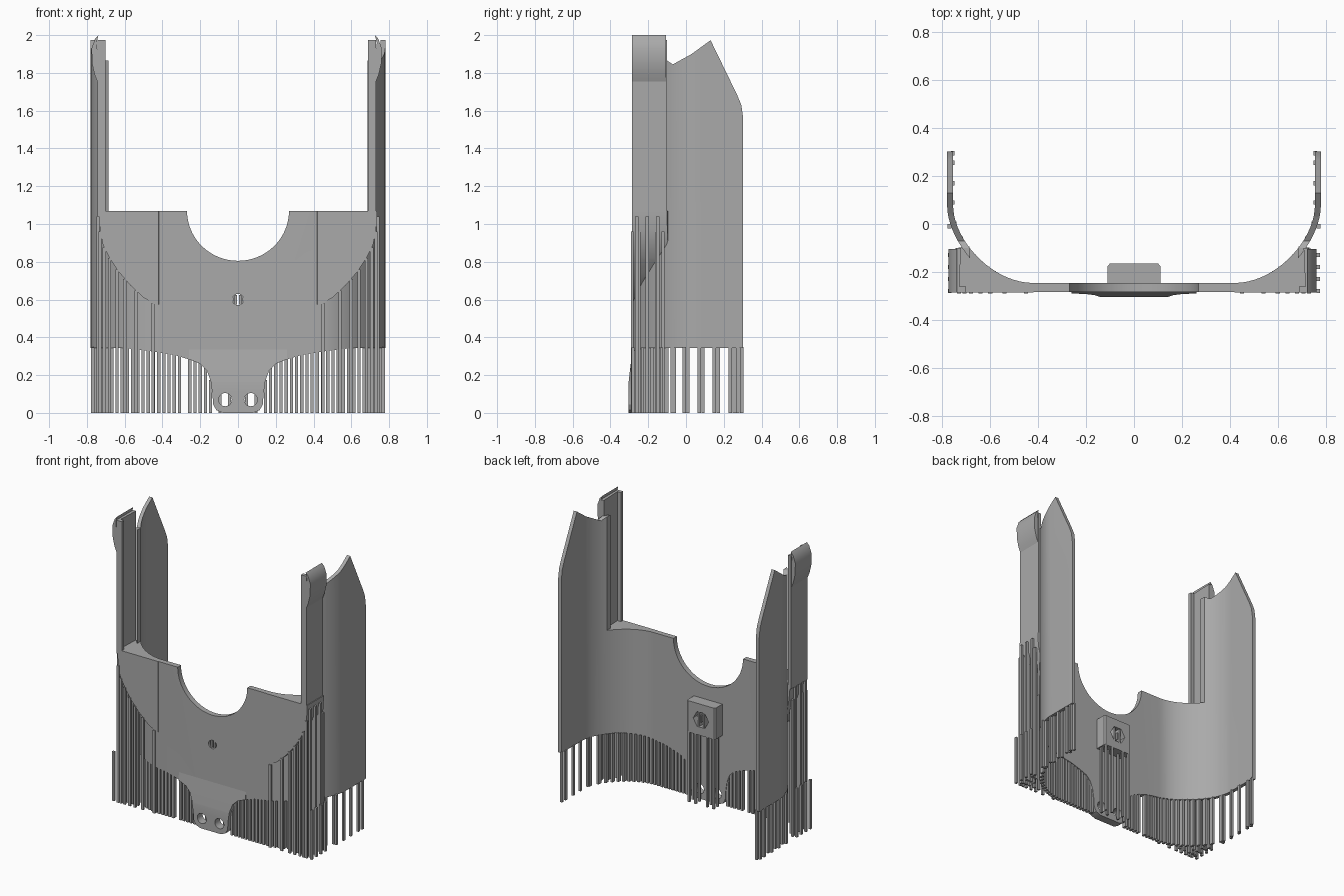
import bpy, bmesh, math
from mathutils import Vector
from mathutils.geometry import interpolate_bezier

if "Cube" in bpy.data.objects:
    bpy.data.objects.remove(bpy.data.objects["Cube"])

grey = bpy.data.materials.new("plain_grey")
grey.use_nodes = True
grey.diffuse_color = (0.4, 0.4, 0.4, 1)
grey.node_tree.nodes["Principled BSDF"].inputs["Base Color"].default_value = (0.4, 0.4, 0.4, 1)


def finish(name, bm):
    bmesh.ops.recalc_face_normals(bm, faces=bm.faces)
    mesh = bpy.data.meshes.new(name)
    bm.to_mesh(mesh)
    bm.free()
    mesh.materials.append(grey)
    ob = bpy.data.objects.new(name, mesh)
    bpy.context.collection.objects.link(ob)
    return ob


def prism(name, pts, axis, lo, hi):
    """Extrude a 2D outline along one axis from lo to hi."""
    place = {"x": lambda a, b, t: (t, a, b), "y": lambda a, b, t: (a, t, b),
             "z": lambda a, b, t: (a, b, t)}[axis]
    bm = bmesh.new()
    low = [bm.verts.new(place(a, b, lo)) for a, b in pts]
    high = [bm.verts.new(place(a, b, hi)) for a, b in pts]
    bm.faces.new(low)
    bm.faces.new(high)
    n = len(pts)
    for i in range(n):
        j = (i + 1) % n
        bm.faces.new((low[i], low[j], high[j], high[i]))
    return finish(name, bm)


def sticks(name, items):
    """Square posts given as x, y, x size, y size, bottom, top."""
    bm = bmesh.new()
    for x, y, w, d, z0, z1 in items:
        for v in bmesh.ops.create_cube(bm, size=1)["verts"]:
            v.co = (x + v.co.x * w, y + v.co.y * d, z0 + (v.co.z + 0.5) * (z1 - z0))
    return finish(name, bm)


def combine(ob, other, how):
    mod = ob.modifiers.new("cut", "BOOLEAN")
    mod.object, mod.operation, mod.solver = other, how, "EXACT"
    bpy.context.view_layer.objects.active = ob
    bpy.ops.object.modifier_apply(modifier=mod.name)
    bpy.data.objects.remove(other)


def smooth(ob):
    bpy.ops.object.select_all(action="DESELECT")
    ob.select_set(True)
    bpy.context.view_layer.objects.active = ob
    bpy.ops.object.shade_smooth_by_angle(angle=math.radians(25))


def flip(pts):
    return [(-a, b) for a, b in reversed(pts)]


def circle(x, z, r, n=32):
    return [(x + r * math.cos(math.tau * i / n), z + r * math.sin(math.tau * i / n))
            for i in range(n)]


def bend(*pts):
    return [(p.x, p.y) for p in interpolate_bezier(*[Vector(p) for p in pts], 20)]


def lookup(pts, x):
    """Height of a polyline at x."""
    for (a, p), (b, q) in zip(pts, pts[1:]):
        if min(a, b) <= x <= max(a, b) and a != b:
            return p + (q - p) * (x - a) / (b - a)
    return pts[-1][1]


# Plan curves, lower edge and corner arc
outer_bend = bend((0.78, 0.08), (0.78, -0.08), (0.60, -0.283), (0.42, -0.283))
inner_bend = bend((0.755, 0.08), (0.755, -0.07), (0.59, -0.246), (0.42, -0.246))
outer = [(0.78, 0.303)] + outer_bend
inner = [(0.755, 0.303)] + inner_bend
lower = [(0.8, 0.345), (0.6, 0.343), (0.47, 0.328), (0.33, 0.305), (0.25, 0.28),
         (0.2, 0.26), (0.165, 0.225), (0.145, 0.17), (0.135, 0.1), (0.132, 0.045),
         (0.115, 0.015), (0.08, 0)]
arc = [(0.44, 0.575), (0.5, 0.61), (0.57, 0.675), (0.63, 0.745), (0.68, 0.82),
       (0.715, 0.89), (0.73, 0.96), (0.736, 1.04)]


def silhouette(name):
    scoop = [(0.27 * math.cos(t), 1.07 - 0.265 * math.sin(t))
             for t in [math.pi * i / 32 for i in range(33)]]
    side = [(0.08, 0)] + lower[-2::-1] + [(0.8, 2.1), (0.685, 2.1), (0.685, 1.07)]
    return prism(name, side + scoop + flip(side), "y", -0.5, 0.5)


# Curved shell: plan extrusion trimmed by the front and side outlines
plan = outer + flip(outer) + list(reversed(flip(inner))) [::-1][::-1]
plan = outer + flip(outer) + [(-a, b) for a, b in inner] + inner[::-1]
shell = prism("curved_shell", plan, "z", 0, 2.05)
combine(shell, silhouette("front_outline"), "INTERSECT")
side_outline = [(-0.5, 0), (-0.5, 1.87), (-0.1, 1.865), (-0.07, 1.845), (0.03, 1.90),
                (0.13, 1.973), (0.27, 1.685), (0.293, 1.63), (0.303, 1.56), (0.303, -0.1), (-0.5, -0.1)]
combine(shell, prism("side_outline", side_outline, "x", -1, 1), "INTERSECT")

# Slightly raised lower lip on the front
lip_side = [(-0.28, 0.36), (-0.295, 0.24), (-0.304, 0.16), (-0.304, 0), (-0.27, 0), (-0.27, 0.36)]
lip = prism("lower_lip", lip_side, "x", -0.26, 0.26)
combine(lip, silhouette("lip_outline"), "INTERSECT")

# Block behind the centre hole
block_plan = [(-0.11, -0.25), (0.11, -0.25), (0.11, -0.175), (0.1, -0.165),
              (-0.1, -0.165), (-0.11, -0.175)]
block = prism("rear_block", block_plan, "z", 0.49, 0.71)
combine(block, prism("nut_recess", circle(0, 0.6, 0.06, 6), "y", -0.21, 0), "DIFFERENCE")

# Screw holes
for part in (shell, lip, block):
    for x, z, r in ((-0.068, 0.07, 0.035), (0.068, 0.07, 0.035), (0, 0.6, 0.03)):
        if (part is block) == (z > 0.5) or part is shell:
            combine(part, prism("hole", circle(x, z, r), "y", -0.5, 0.5), "DIFFERENCE")
    smooth(part)
sticks("hole_bars", [(x, -0.23, 0.012, 0.1, 0.575, 0.625) for x in (-0.012, 0.012)]
       + [(x, -0.19, 0.012, 0.04, 0.55, 0.65) for x in (-0.02, 0.02)])

clip = [(0.732, 1.74), (0.752, 1.79), (0.766, 1.85), (0.768, 1.93), (0.75, 1.98),
        (0.732, 2.0), (0.742, 1.96), (0.732, 1.87)]
shift = -0.007
for sign, word in ((1, "left"), (-1, "right")):
    def sided(pts, move=0):
        return [(sign * a + move, b) for a, b in pts]

    # Solid front corner with an arched underside
    corner = [p for p in outer_bend if p[1] < -0.09]
    corner = [(a - 0.008, b + 0.008) for a, b in corner] + [(0.42, -0.285), (0.736, -0.285), (0.736, -0.1)]
    filler = prism(word + "_corner", sided(corner), "z", 0.5, 1.07)
    arch = arc + [(0.8, 1.04), (0.8, 1.2), (0.4, 1.2), (0.4, 0.575)]
    combine(filler, prism("arch", sided(arch), "y", -0.5, 0.5), "INTERSECT")
    smooth(filler)

    # Upright L-shaped arm and its spring clip
    angle = [(0.695, -0.285), (0.738, -0.285), (0.738, -0.1), (0.715, -0.1),
             (0.722, -0.26), (0.695, -0.26)]
    prism(word + "_arm", sided(angle, shift), "z", 1.04, 1.975)
    smooth(prism(word + "_clip", sided(clip, shift), "y", -0.285, -0.105))

    # Support posts below the shell
    posts = []
    for i in range(23):
        x = 0.145 + i * 0.0275
        if sign < 0 and i == 5:
            continue
        y = (lookup(outer_bend, x) + lookup(inner_bend, min(x, 0.752))) / 2 if x > 0.42 else -0.265
        posts.append((sign * x, y, 0.017, 0.03, 0, lookup(lower, x) + 0.004))
    for y in (0, 0.08, 0.16, 0.245, 0.285):
        posts.append((sign * 0.77, y - 0.01, 0.015, 0.018, 0, 0.35))
        posts.append((sign * 0.756, y + 0.01, 0.015, 0.018, 0, 0.35))

    # Tall posts below the corner
    for x in (0.45, 0.54, 0.6, 0.64, 0.68, 0.708, 0.73):
        posts.append((sign * x, -0.284, 0.017, 0.014, 0, lookup(arc, x)))
        for y in (-0.25, -0.205, -0.155):
            if y < lookup(outer_bend, x) - 0.02:
                posts.append((sign * x, y, 0.015, 0.016, 0, lookup(arc, x)))
    for y in (-0.26, -0.205, -0.15, -0.122):
        posts.append((sign * 0.742, y, 0.016, 0.018, 0, 1.04 if y < -0.13 else 0.96))
    for y in (-0.28, -0.23, -0.18, -0.13):
        posts.append((sign * 0.769, y, 0.016, 0.016, 0, 0.345))
    sticks(word + "_support_posts", posts)

# Posts below the rear block
sticks("block_support_posts", [(x, y, 0.014, 0.014, 0, 0.495)
       for x in (-0.095, -0.045, 0.045, 0.095) for y in (-0.172, -0.215)])
